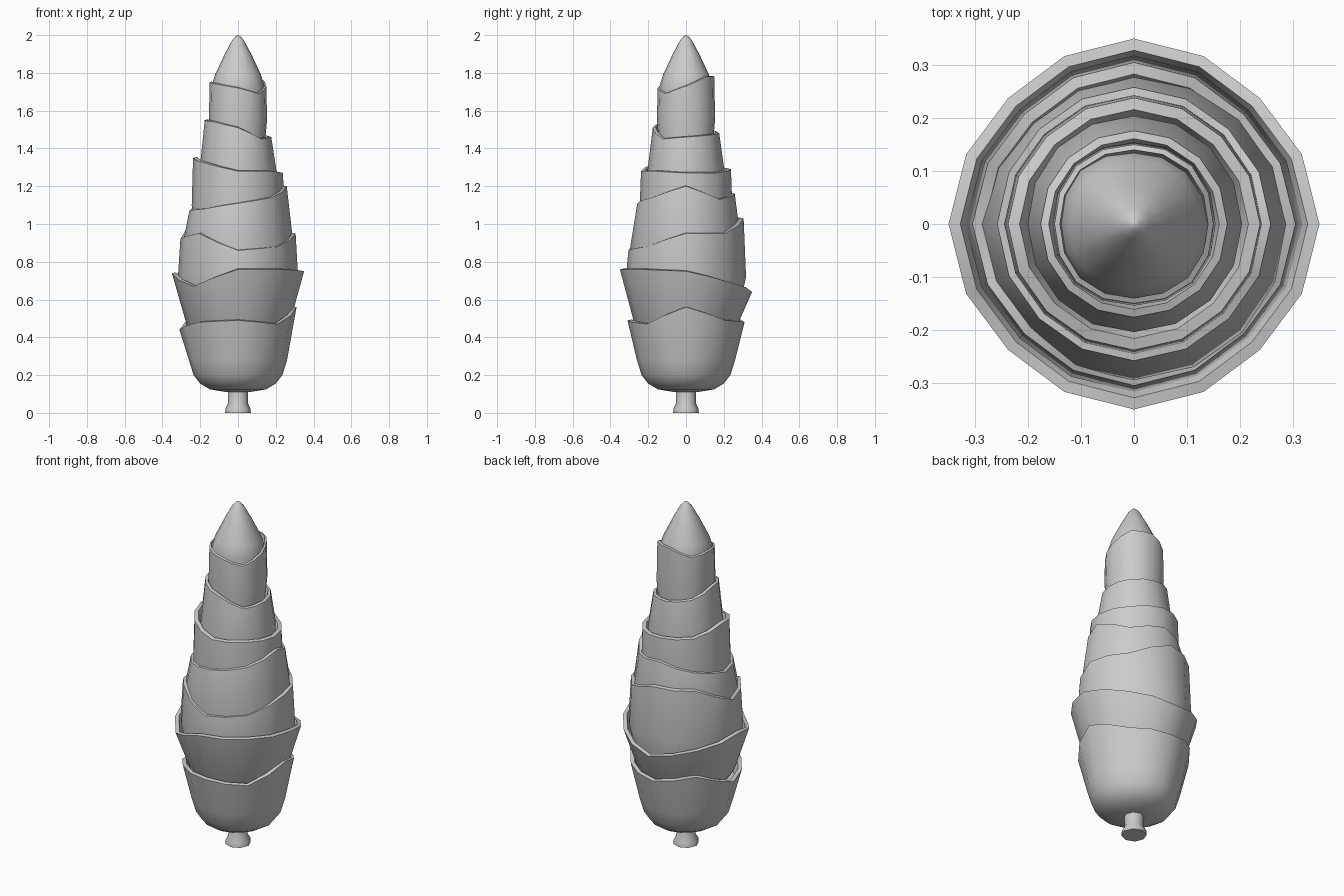
import bpy, bmesh, math

cube = bpy.data.objects.get("Cube")
if cube:
    bpy.data.objects.remove(cube, do_unlink=True)

grey = bpy.data.materials.new("light_grey")
grey.use_nodes = True
grey.diffuse_color = (0.6, 0.6, 0.6, 1)
grey.node_tree.nodes["Principled BSDF"].inputs["Base Color"].default_value = (0.6, 0.6, 0.6, 1)

SIDES = 16


def ring(radius, height, corner=0.96, sides=SIDES):
    """Ring points; height is a number or a list of heights spaced round the ring."""
    points = []
    for i in range(sides):
        a = 2 * math.pi * i / sides
        r = radius * (1 + (corner - 1) * math.sin(2 * a) ** 2)
        if isinstance(height, list):
            t = i * len(height) / sides
            k = int(t)
            z = height[k] + (height[(k + 1) % len(height)] - height[k]) * (t - k)
        else:
            z = height
        points.append((r * math.cos(a), r * math.sin(a), z))
    return points


def loft(name, rings, angle=50):
    """Skin a stack of rings and close both ends."""
    bm = bmesh.new()
    loops = [[bm.verts.new(p) for p in points] for points in rings]
    n = len(loops[0])
    for low, high in zip(loops, loops[1:]):
        for i in range(n):
            j = (i + 1) % n
            bm.faces.new((low[i], low[j], high[j], high[i]))
    bm.faces.new(loops[0][::-1])
    bm.faces.new(loops[-1])
    mesh = bpy.data.meshes.new(name)
    bm.to_mesh(mesh)
    bm.free()
    mesh.materials.append(grey)
    obj = bpy.data.objects.new(name, mesh)
    bpy.context.collection.objects.link(obj)
    bpy.ops.object.select_all(action="DESELECT")
    obj.select_set(True)
    bpy.context.view_layer.objects.active = obj
    bpy.ops.object.shade_smooth_by_angle(angle=math.radians(angle))


def layer(name, wall, rim_radius, rim, corner=0.96, lip=0.022):
    """Cup-shaped bud layer with an uneven rim and a thin rolled lip."""
    rings = [ring(r, z, corner) for r, z in wall]
    rings.append(ring(rim_radius, rim, corner))
    rings.append(ring(rim_radius - lip, [z + 0.004 for z in rim], corner))
    rings.append(ring(rim_radius - 2 * lip, [z - 0.05 for z in rim], corner))
    loft(name, rings)


# Short flared stem
loft("stem", [ring(r, z, 1, 8) for r, z in
              ((0.068, 0), (0.066, 0.025), (0.052, 0.05), (0.055, 0.13))])

# Nested layers; rim heights run round from the model's left towards its back
layer("base_layer",
      [(0.06, 0.11), (0.15, 0.125), (0.2, 0.155), (0.235, 0.2), (0.26, 0.28)],
      0.31, [0.56, 0.49, 0.48, 0.52, 0.44, 0.48, 0.49, 0.47])
layer("wide_layer", [(0.2, 0.35), (0.27, 0.46)],
      0.35, [0.75, 0.69, 0.64, 0.69, 0.74, 0.67, 0.76, 0.76])
layer("middle_layer", [(0.22, 0.4), (0.28, 0.55), (0.318, 0.72)],
      0.305, [0.95, 0.95, 1.03, 1.02, 0.92, 0.95, 0.86, 0.88])
layer("upper_middle_layer", [(0.26, 0.7), (0.295, 0.88)],
      0.258, [1.2, 1.13, 1.16, 1.11, 1.07, 1.08, 1.11, 1.14], 0.98)
layer("upper_layer", [(0.235, 1.0), (0.245, 1.1)],
      0.238, [1.27, 1.27, 1.29, 1.3, 1.35, 1.32, 1.28, 1.28], 0.98)
layer("neck_layer", [(0.19, 1.1), (0.204, 1.28)],
      0.176, [1.46, 1.47, 1.48, 1.5, 1.55, 1.54, 1.51, 1.45], 1, 0.015)
layer("top_layer", [(0.14, 1.4), (0.154, 1.55)],
      0.15, [1.73, 1.78, 1.78, 1.74, 1.75, 1.74, 1.72, 1.69], 1.03, 0.01)

# Pointed tip
loft("tip", [ring(r, z, 1.03) for r, z in
             ((0.13, 1.62), (0.14, 1.73), (0.122, 1.79), (0.07, 1.9),
              (0.03, 1.975), (0.012, 1.995), (0.003, 2.0))], 60)
